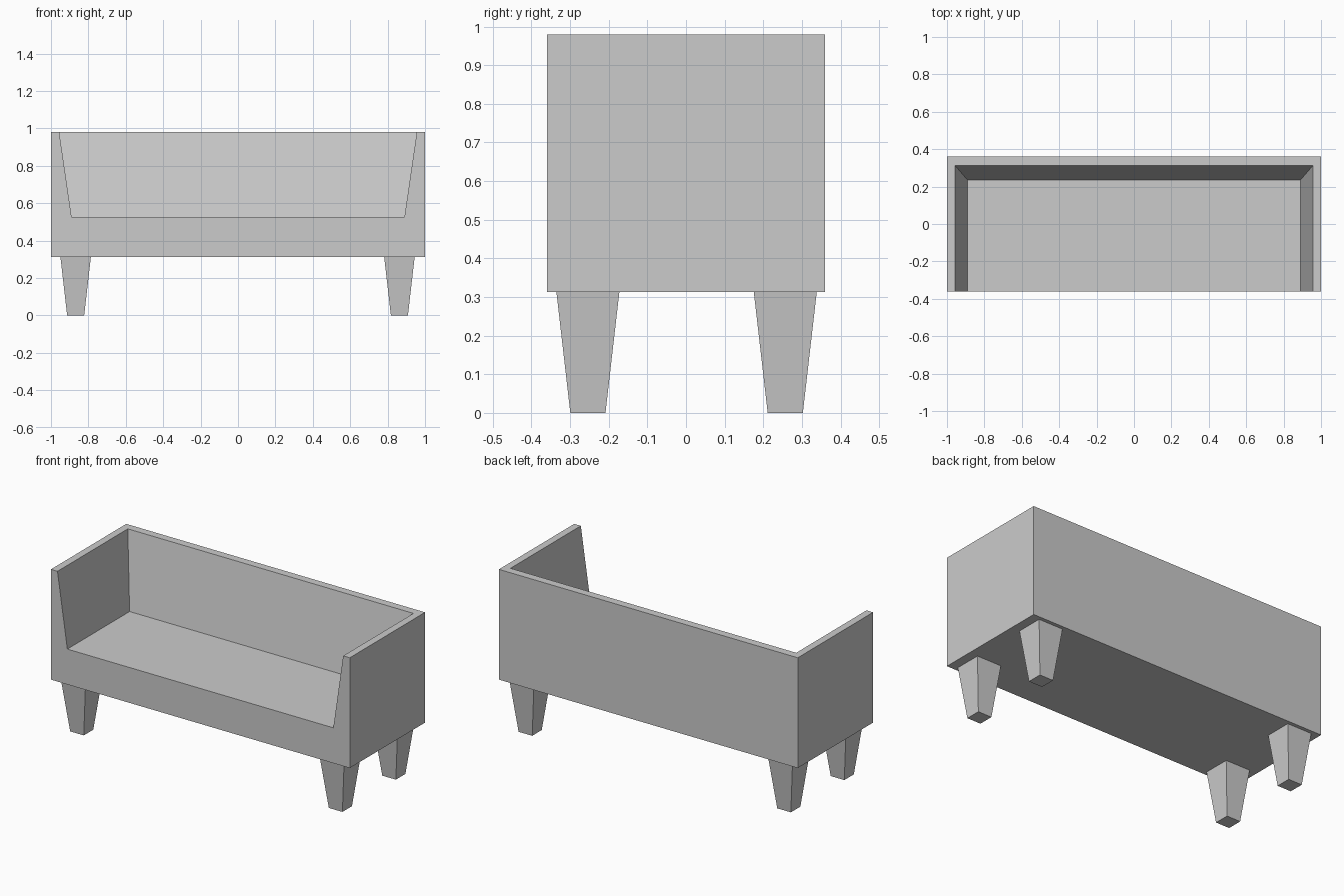
import bpy, bmesh

if "Cube" in bpy.data.objects:
    bpy.data.objects.remove(bpy.data.objects["Cube"])


def frustum(name, z0, rect0, z1, rect1):
    """Four-sided tapered block; each rect is (x_min, x_max, y_min, y_max)."""
    bm = bmesh.new()
    rings = []
    for z, (xa, xb, ya, yb) in ((z0, rect0), (z1, rect1)):
        rings.append([bm.verts.new((x, y, z))
                      for x, y in ((xa, ya), (xb, ya), (xb, yb), (xa, yb))])
    low, high = rings
    bm.faces.new(low[::-1])
    bm.faces.new(high)
    for i in range(4):
        j = (i + 1) % 4
        bm.faces.new((low[i], low[j], high[j], high[i]))
    mesh = bpy.data.meshes.new(name)
    bm.to_mesh(mesh)
    bm.free()
    obj = bpy.data.objects.new(name, mesh)
    bpy.context.collection.objects.link(obj)
    return obj


def square(x, y, half):
    return (x - half, x + half, y - half, y + half)


# Sofa body: solid block
BOTTOM, SEAT, TOP = 0.313, 0.527, 0.98
outer = (-1, 1, -0.36, 0.36)
body = frustum("sofa_body", BOTTOM, outer, TOP, outer)

# Seat hollow: sloping arms and back, open at front and top
k = 1.5  # carries the slopes on past the top
hollow = frustum("seat_cutter", SEAT, (-0.89, 0.89, -0.6, 0.235),
                 SEAT + k * (TOP - SEAT),
                 (-0.89 - k * 0.066, 0.89 + k * 0.066, -0.6, 0.235 + k * 0.077))
hollow.hide_render = True
cut = body.modifiers.new("seat_hollow", 'BOOLEAN')
cut.operation = 'DIFFERENCE'
cut.solver = 'EXACT'
cut.object = hollow
bpy.context.view_layer.objects.active = body
bpy.ops.object.modifier_apply(modifier=cut.name)
bpy.data.objects.remove(hollow)

# Four tapered square legs
for side, x in (("left", -0.868), ("right", 0.863)):
    for end, y in (("front", -0.254), ("back", 0.257)):
        frustum(f"{end}_{side}_leg", 0, square(x, y, 0.0455),
                BOTTOM, square(x, y, 0.0815))
